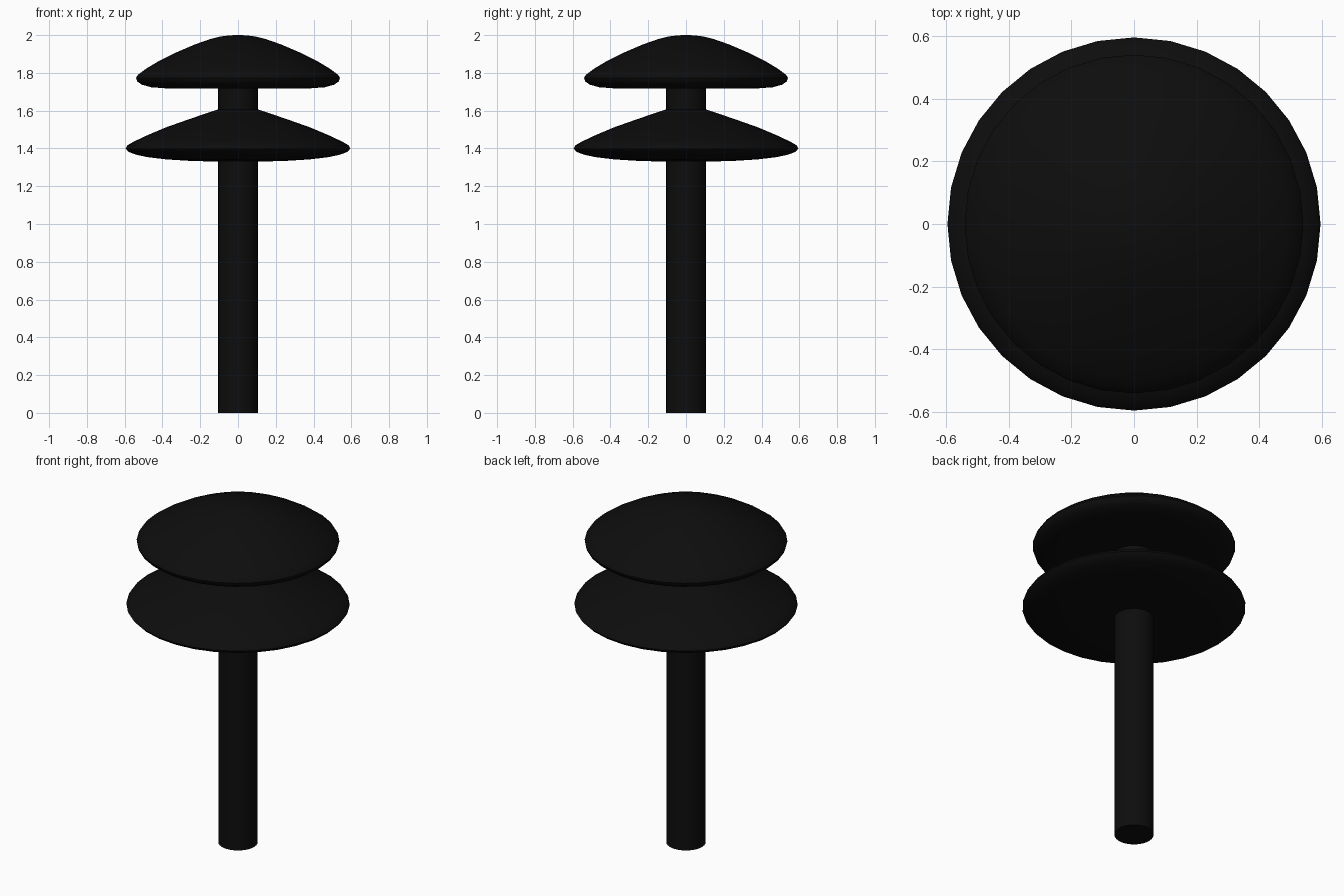
import bpy, bmesh
from math import pi, cos, sin, radians

if "Cube" in bpy.data.objects:
    bpy.data.objects.remove(bpy.data.objects["Cube"])

SIDES = 32

black = bpy.data.materials.new("black")
black.diffuse_color = (0.004, 0.004, 0.004, 1)
black.use_nodes = True
black.node_tree.nodes["Principled BSDF"].inputs["Base Color"].default_value = black.diffuse_color


def lathe(name, profile):
    """Revolve (radius, z) points, listed bottom to top, around z."""
    bm = bmesh.new()
    rings = []
    for r, z in profile:
        n = 1 if r == 0 else SIDES
        rings.append([bm.verts.new((r * cos(2 * pi * i / SIDES),
                                    r * sin(2 * pi * i / SIDES), z)) for i in range(n)])
    for a, b in zip(rings, rings[1:]):
        for i in range(SIDES):
            j = (i + 1) % SIDES
            corners = [a[i % len(a)], a[j % len(a)], b[j % len(b)], b[i % len(b)]]
            bm.faces.new(list(dict.fromkeys(corners)))
    bmesh.ops.recalc_face_normals(bm, faces=bm.faces)
    mesh = bpy.data.meshes.new(name)
    bm.to_mesh(mesh)
    bm.free()
    obj = bpy.data.objects.new(name, mesh)
    bpy.context.collection.objects.link(obj)
    mesh.materials.append(black)
    bpy.ops.object.select_all(action='DESELECT')
    obj.select_set(True)
    bpy.context.view_layer.objects.active = obj
    bpy.ops.object.shade_smooth_by_angle(angle=radians(40))
    return obj


# Post running from the ground into the lower shade
lathe("post", [(0, 0), (0.105, 0), (0.105, 1.33)])

# Lower shade, meeting the neck at its top
lathe("lower_shade", [
    (0.105, 1.33), (0.25, 1.334), (0.38, 1.342), (0.48, 1.354), (0.54, 1.367),
    (0.58, 1.382), (0.595, 1.40), (0.585, 1.417), (0.55, 1.437), (0.48, 1.47),
    (0.38, 1.512), (0.25, 1.558), (0.105, 1.607)])

# Neck between the shades
lathe("neck", [(0.105, 1.607), (0.105, 1.718)])

# Domed upper shade
lathe("upper_shade", [
    (0.105, 1.718), (0.38, 1.718), (0.46, 1.724), (0.51, 1.738), (0.534, 1.755),
    (0.54, 1.773), (0.53, 1.79), (0.49, 1.82), (0.42, 1.862), (0.33, 1.907),
    (0.23, 1.95), (0.15, 1.978), (0.09, 1.993), (0.04, 1.999), (0, 2.0)])
